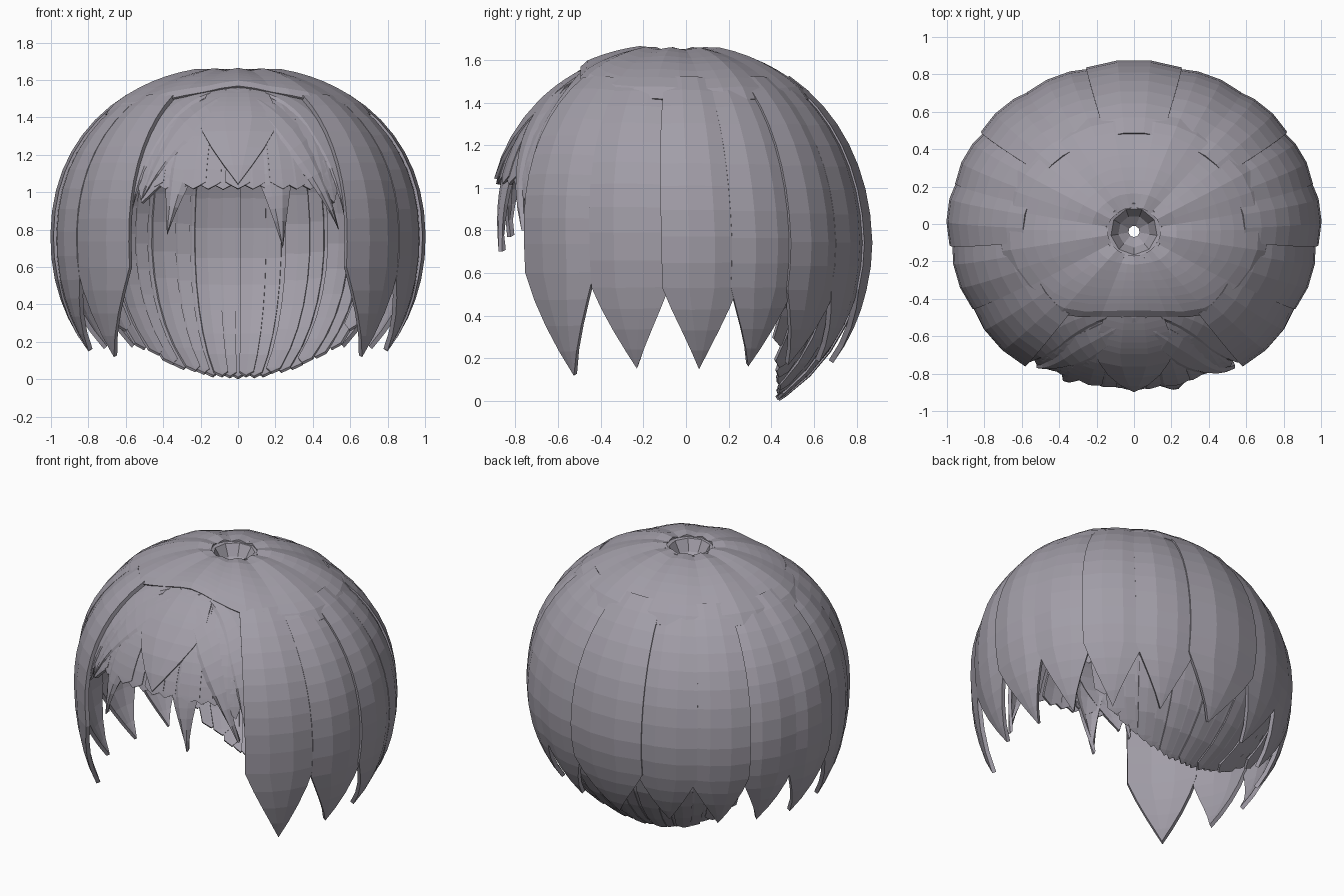
import bpy, bmesh
from math import sin, cos, radians, acos, sqrt, pi

if "Cube" in bpy.data.objects:
    bpy.data.objects.remove(bpy.data.objects["Cube"])

hair = bpy.data.materials.new("ash_grey_hair")
hair.use_nodes = True
COLOUR = (0.36, 0.34, 0.39, 1)
hair.diffuse_color = COLOUR
hair.node_tree.nodes["Principled BSDF"].inputs["Base Color"].default_value = COLOUR

MID, TOP = 0.75, 0.92   # height of the widest ring, and rise from there to the crown
FULL = 0.92             # below one makes the upper half squarer than an ellipsoid


def head_point(theta, phi, scale=1.0, low=1.2):
    """Point on the hair volume: theta is degrees from the front, phi falls from the crown."""
    t = radians(theta)
    depth = 0.945 if cos(t) > 0 else 0.875
    if phi < pi / 2:
        r, h = sin(phi) ** FULL, TOP * cos(phi) ** FULL
    else:
        r, h = sin(phi), low * cos(phi)
    r *= scale
    return (r * sin(t), -r * cos(t) * depth - 0.04 * max(0, h), MID + h * scale)


def phi_at(z, low):
    if z > MID:
        return acos(((z - MID) / TOP) ** (1 / FULL))
    return acos((z - MID) / low)


def add_grid(bm, rows):
    grid = [[bm.verts.new(p) for p in row] for row in rows]
    for a, b in zip(grid, grid[1:]):
        for j in range(len(a) - 1):
            bm.faces.new((a[j], b[j], b[j + 1], a[j + 1]))


def finish(name, bm, thickness):
    bmesh.ops.remove_doubles(bm, verts=bm.verts, dist=0.0005)
    mesh = bpy.data.meshes.new(name)
    bm.to_mesh(mesh)
    bm.free()
    mesh.materials.append(hair)
    obj = bpy.data.objects.new(name, mesh)
    bpy.context.collection.objects.link(obj)
    mod = obj.modifiers.new("thickness", "SOLIDIFY")
    mod.thickness, mod.offset = thickness, -1


def lock_rows(centre, half, taper_phi, tip_phi, tip_shift=0, scale=1.0, low=1.2,
              bulge=0.015, tilt=0.0, cols=3, n=10, start=0.6):
    """Rows of a lock that keeps its width from the top, then tapers to a point."""
    phis = [start + (taper_phi - start) * i / n for i in range(n + 1)]
    phis += [taper_phi + (tip_phi - taper_phi) * k / 4 for k in range(1, 5)]
    rows = []
    for phi in phis:
        u = max(0, (phi - taper_phi) / (tip_phi - taper_phi))
        width, row = half * (1 - u ** 1.1), []
        for j in range(cols + 1):
            s = 2 * j / cols - 1
            k = scale - (bulge * s * s + tilt * s) * (1 - u) * sin(phi)
            row.append(head_point(centre + tip_shift * u + s * width, phi, k, low))
        rows.append(row)
    return rows


def outer_lock(name, centre, half, taper_z, tip_z, **kw):
    low = kw.get("low", 1.2)
    bm = bmesh.new()
    add_grid(bm, lock_rows(centre, half, phi_at(taper_z, low), phi_at(tip_z, low), **kw))
    finish(name, bm, 0.025)


# Long side locks, from the face round to the back
SIDE = [(49, 13, 0.6, 0.12, 1, 1.25), (73, 12, 0.53, 0.15, 0, 1.1),
        (95, 12, 0.53, 0.15, 0, 1.0), (116, 11.5, 0.53, 0.16, -1, 0.97),
        (136, 11.5, 0.52, 0.17, -2, 0.94), (156, 11.5, 0.52, 0.18, 0, 0.92)]
for side, label in ((1, "left"), (-1, "right")):
    for i, (a, w, tz, tip, shift, low) in enumerate(SIDE):
        outer_lock(f"{label}_side_lock_{i + 1}", side * a, w, tz, tip, low=low,
                   tip_shift=side * shift, tilt=0.006 * side, scale=1.003 - 0.006 * (i % 2))
    # Short front locks beside the parting
    outer_lock(f"{label}_temple_lock", side * 27, 13, 1.25, 0.95, scale=0.965,
               tip_shift=side * 6, start=0.3)
outer_lock("back_centre_lock", 180, 15, 0.52, 0.18, low=0.92, scale=1.005)
outer_lock("front_centre_lock", 0, 18, 1.42, 1.05, scale=0.98, start=0.3)

# Smooth crown lid over the tops of the locks, cut back above the fringe
bm = bmesh.new()
rows = []
for i in range(9):
    row = []
    for j in range(37):
        theta = 10 * j
        end = 0.78 - 0.3 * max(0, cos(radians(theta))) ** 3
        scale = 1.0 + 0.007 * cos(radians(90 * j))
        scale -= 0.012 * (i == 0) + 0.014 * (i == 8)
        row.append(head_point(theta, 0.12 + (end - 0.12) * i / 8, scale))
    rows.append(row)
add_grid(bm, rows)
finish("crown_lid", bm, 0.012)


def fringe_lock(name, start, bend, tip, width, lift):
    """Curved pointed lock laid over the forehead, drawn in x and z."""
    bm, rows, n = bmesh.new(), [], 12
    for i in range(n + 1):
        u = i / n
        x, z = [(1 - u) ** 2 * a + 2 * u * (1 - u) * b + u * u * c
                for a, b, c in zip(start, bend, tip)]
        dx, dz = [2 * (1 - u) * (b - a) + 2 * u * (c - b)
                  for a, b, c in zip(start, bend, tip)]
        length = sqrt(dx * dx + dz * dz)
        w = width * min(1, 0.25 + 1.5 * u, 2.2 * (1 - u))
        row = []
        for s in (-1, -0.4, 0.4, 1):
            px, pz = x - dz / length * s * w, z + dx / length * s * w
            rise = (pz - MID) / TOP
            y = -0.91 * sqrt(max(0.02, 1 - px * px - abs(rise) ** 2.17))
            y += 0.02 * s * s - lift - 0.036 * max(0, rise)
            row.append((px, y, pz))
        rows.append(row)
    add_grid(bm, rows)
    finish(name, bm, 0.02)


# Fringe swept from the parting to both sides
FRINGE = [("fringe_right_long", (-0.2, 1.45), (-0.3, 1.25), (-0.38, 0.77), 0.09, 0.0),
          ("fringe_left_long", (0.14, 1.42), (0.2, 1.15), (0.24, 0.70), 0.09, 0.0),
          ("fringe_right_sweep", (0.07, 1.56), (-0.3, 1.45), (-0.52, 0.95), 0.08, 0.008),
          ("fringe_left_sweep", (-0.07, 1.56), (0.3, 1.45), (0.54, 0.80), 0.08, 0.008),
          ("fringe_right_outer", (-0.15, 1.54), (-0.5, 1.45), (-0.57, 0.90), 0.08, 0.0),
          ("fringe_left_outer", (0.15, 1.54), (0.5, 1.45), (0.57, 0.88), 0.08, 0.0)]
for lock in FRINGE:
    fringe_lock(*lock)


# Inner layer of narrow locks: short over the face, reaching under at the nape
def covered(p):
    slope = min(1, max(0, (p[1] + 0.6)))
    return p[1] > 0.45 or p[2] > 1.04 - 0.55 * slope


bm = bmesh.new()
COUNT = 72
for i in range(COUNT):
    theta = 360 * i / COUNT
    scale = 0.965 - 0.006 * (i % 3)
    phi = 0.8
    while phi < 2.8 and covered(head_point(theta, phi, scale, 0.91)):
        phi += 0.02
    add_grid(bm, lock_rows(theta, 4.2, phi - 0.03, phi + 0.015, scale=scale, low=0.91,
                           bulge=0.003, cols=2, n=14, start=0.14))
finish("inner_layer", bm, 0.015)

# Funnel at the crown, open in the middle
bm = bmesh.new()
add_grid(bm, [[(r * sin(2 * pi * j / 9), -0.04 - r * cos(2 * pi * j / 9), z)
               for j in range(10)]
              for r, z in ((0.03, 1.53), (0.085, 1.57), (0.125, 1.64), (0.16, 1.65))])
bmesh.ops.recalc_face_normals(bm, faces=bm.faces)
finish("crown_whorl", bm, 0.01)
